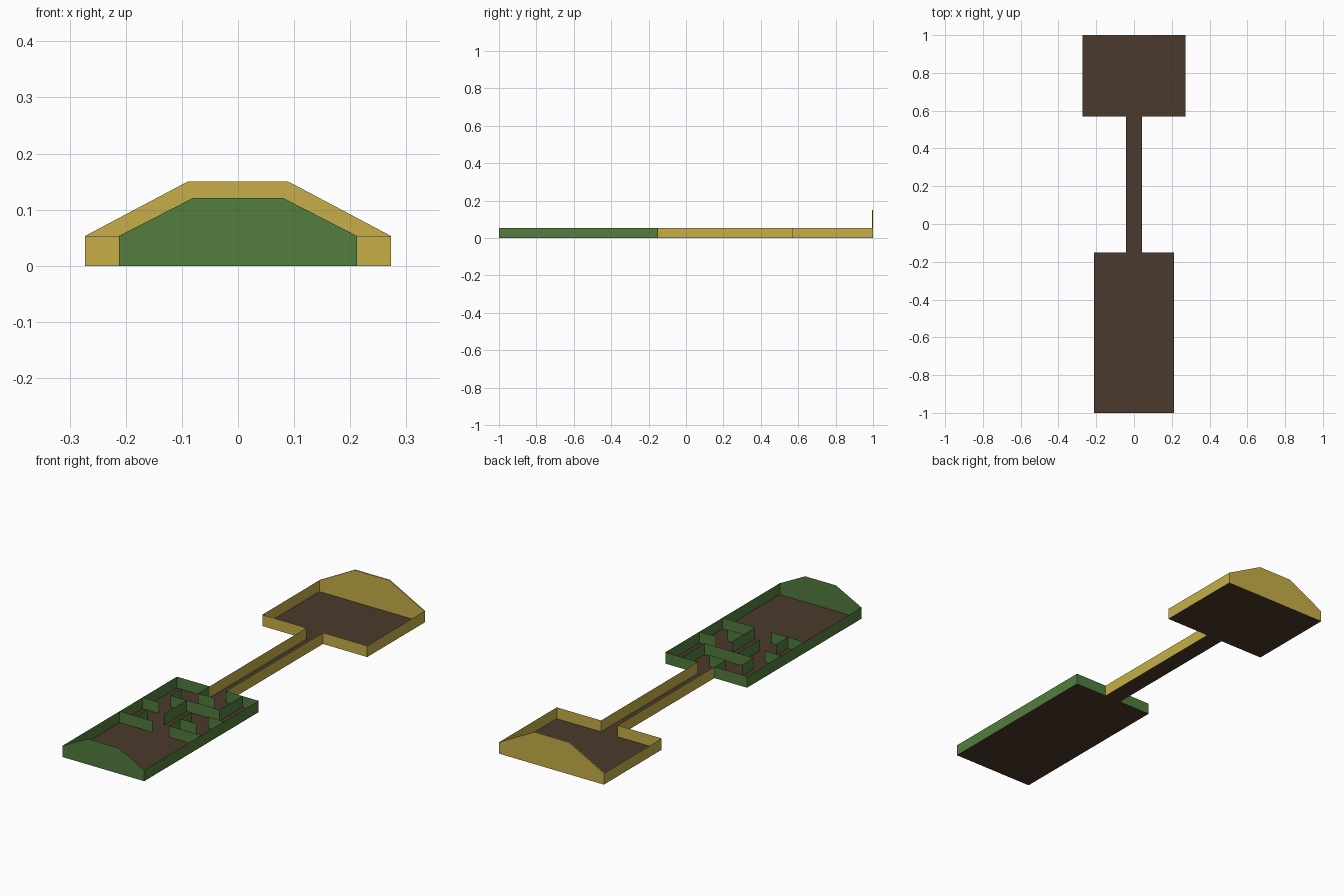
import bpy, bmesh

if "Cube" in bpy.data.objects:
    bpy.data.objects.remove(bpy.data.objects["Cube"])

H = 0.053          # wall height
C = 0.085          # maze cell size
G = 2.5 * C        # half width of the maze room
Y = 0.273          # half width of the end room
D = C / 2          # half width of the corridor
Y0, Y1, Y2, Y3 = -1.0, -0.15, 0.57, 1.0


def material(name, rgb):
    m = bpy.data.materials.new(name)
    m.diffuse_color = (*rgb, 1)
    m.use_nodes = True
    m.node_tree.nodes["Principled BSDF"].inputs["Base Color"].default_value = m.diffuse_color
    return m


GREEN = material("green", (0.084, 0.205, 0.047))
YELLOW = material("yellow", (0.57, 0.43, 0.064))
BROWN = material("brown", (0.069, 0.041, 0.025))


def make(name, polys, mat):
    bm = bmesh.new()
    for p in polys:
        bm.faces.new([bm.verts.new(v) for v in p])
    bmesh.ops.remove_doubles(bm, verts=bm.verts, dist=1e-5)
    bmesh.ops.recalc_face_normals(bm, faces=bm.faces)
    me = bpy.data.meshes.new(name)
    bm.to_mesh(me)
    bm.free()
    me.materials.append(mat)
    ob = bpy.data.objects.new(name, me)
    bpy.context.collection.objects.link(ob)
    return ob


def walls(name, path, mat, mirror=False):
    """Upright sheets along a plan path."""
    polys = []
    for s in ((1, -1) if mirror else (1,)):
        for (ax, ay), (bx, by) in zip(path, path[1:]):
            polys.append([(s * ax, ay, 0), (s * bx, by, 0),
                          (s * bx, by, H), (s * ax, ay, H)])
    return make(name, polys, mat)


def floor(name, w, a, b):
    make(name, [[(-w, a, 0), (w, a, 0), (w, b, 0), (-w, b, 0)]], BROWN)


def gable(name, w, top_w, top, y, mat):
    outline = [(-w, 0), (w, 0), (w, H), (top_w, top), (-top_w, top), (-w, H)]
    return make(name, [[(x, y, z) for x, z in outline]], mat)


# Floors
floor("maze_floor", G, Y0, Y1)
floor("corridor_floor", D, Y1, Y2)
floor("end_room_floor", Y, Y2, Y3)

# Outer walls, mirrored left and right
walls("maze_room_walls", [(G, Y0), (G, Y1), (D, Y1)], GREEN, True)
walls("corridor_walls", [(D, Y1), (D, Y2)], YELLOW, True)
walls("end_room_walls", [(D, Y2), (Y, Y2), (Y, Y3)], YELLOW, True)

# Raised end walls
gable("front_end_wall", G, 0.08, 0.121, Y0, GREEN)
back = gable("back_end_wall", Y, 0.09, 0.15, Y3 - 0.003, YELLOW)
thick = back.modifiers.new("thickness", "SOLIDIFY")
thick.thickness = 0.006
thick.offset = 0

# Maze partitions: (column, row) grid paths, rows counted from the maze entrance
partitions = [
    [(2, 0), (2, 1), (3, 1)],
    [(4, 0), (4, 2), (1, 2), (1, 1)],
    [(2, 2), (2, 4)],
    [(0, 3), (1, 3)],
    [(4, 3), (5, 3)],
    [(1, 4), (1, 5)],
    [(0, 5), (2, 5)],
    [(3, 3), (3, 5), (5, 5)],
    [(3, 4), (4, 4)],
]
for i, path in enumerate(partitions):
    walls(f"maze_partition_{i + 1}", [(c * C - G, Y1 - r * C) for c, r in path], GREEN)
